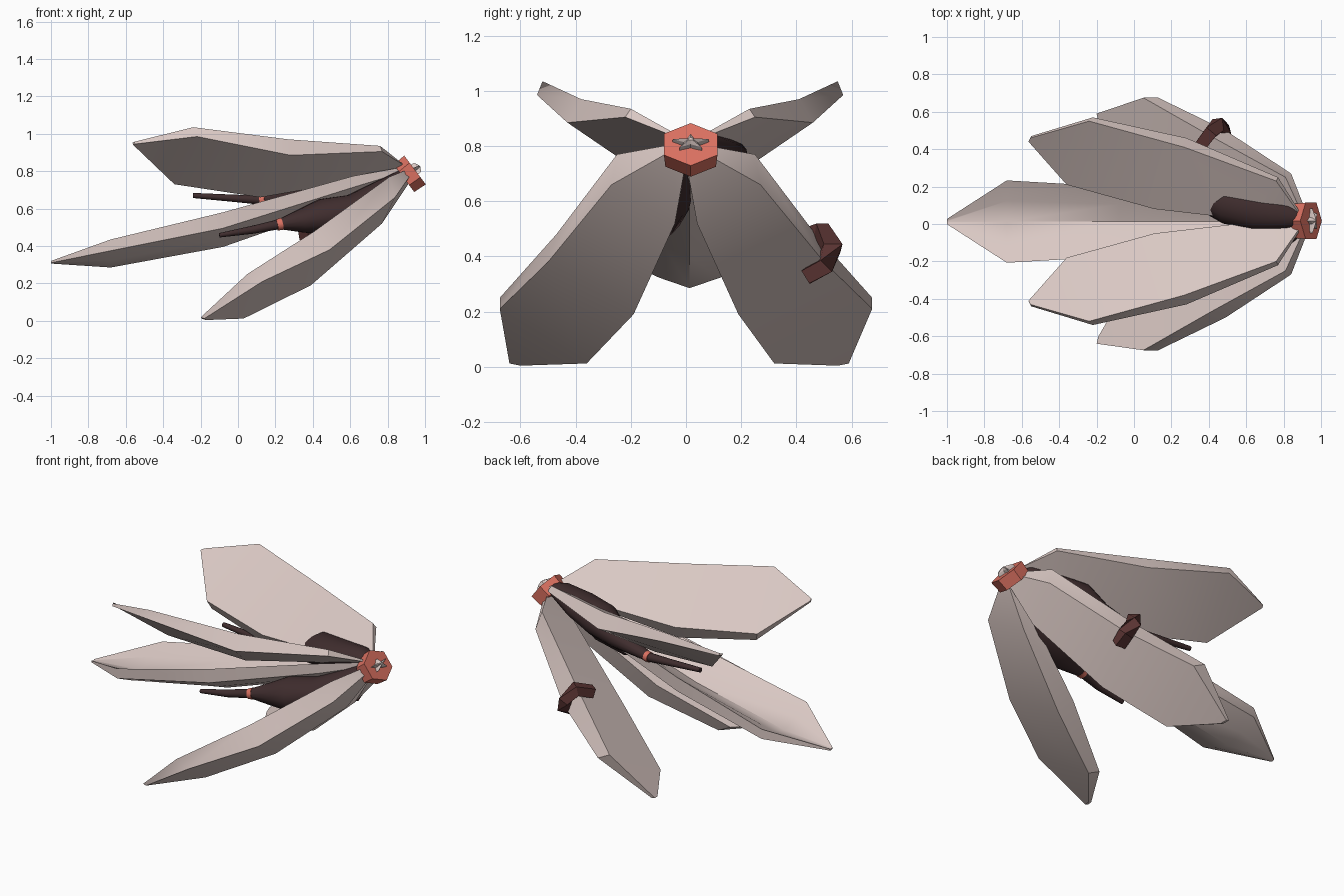
import bpy, bmesh, math
from mathutils import Vector as V

if "Cube" in bpy.data.objects:
    bpy.data.objects.remove(bpy.data.objects["Cube"])


def material(name, rgb):
    m = bpy.data.materials.new(name)
    m.diffuse_color = (*rgb, 1)
    m.use_nodes = True
    m.node_tree.nodes["Principled BSDF"].inputs["Base Color"].default_value = m.diffuse_color
    return m


PALE = material("pale petal", (0.70, 0.58, 0.55))
ORANGE = material("coral", (0.71, 0.165, 0.12))
DARK = material("dark brown", (0.05, 0.026, 0.027))
CLIP = material("dark red", (0.105, 0.035, 0.033))


def loft(name, rings, mat, smooth=None):
    """Skin a list of equal-length point rings and cap both ends."""
    bm = bmesh.new()
    vs = [[bm.verts.new(p) for p in r] for r in rings]
    n = len(vs[0])
    for a, b in zip(vs, vs[1:]):
        for k in range(n):
            bm.faces.new((a[k], a[(k + 1) % n], b[(k + 1) % n], b[k]))
    bm.faces.new(vs[0])
    bm.faces.new(vs[-1])
    bmesh.ops.recalc_face_normals(bm, faces=bm.faces)
    me = bpy.data.meshes.new(name)
    bm.to_mesh(me)
    bm.free()
    ob = bpy.data.objects.new(name, me)
    bpy.context.collection.objects.link(ob)
    me.materials.append(mat)
    if smooth:
        bpy.context.view_layer.objects.active = ob
        ob.select_set(True)
        bpy.ops.object.shade_smooth_by_angle(angle=math.radians(smooth))
        ob.select_set(False)
    return ob


def blade(name, stations, flip=None):
    """Petal: each station is outer edge, inner edge, offset to upper face."""
    rings = []
    for o, i, d in stations:
        o, i, d = V(o), V(i), V(d)
        r = [o, i, i + d, o + d]
        if flip is not None:
            r = [V((p.x, 2 * flip - p.y, p.z)) for p in r]
        rings.append(r)
    return loft(name, rings, PALE, 40)


def tube(name, path, mat, n=14, smooth=50, phase=0.0):
    """Sweep an ellipse: path entries are (point, half width, half height)."""
    pts = [V(p[0]) for p in path]
    rings = []
    for k, (p, w, h) in enumerate(path):
        t = (pts[min(k + 1, len(pts) - 1)] - pts[max(k - 1, 0)]).normalized()
        side = t.cross(V((0, 0, 1))).normalized()
        up = side.cross(t)
        rings.append([V(p) + side * w * math.cos(a) + up * h * math.sin(a)
                      for a in (phase + 2 * math.pi * j / n for j in range(n))])
    return loft(name, rings, mat, smooth)


# Upper petal pair, forming a V
upper = [((.89, -.03, .83), (.89, .0, .80), (-.01, .0, .01)),
         ((.77, -.22, .905), (.64, -.01, .75), (-.01, .02, .03)),
         ((.28, -.43, .885), (.12, -.10, .66), (-.01, .05, .085)),
         ((-.22, -.54, .985), (-.34, -.20, .73), (-.02, .02, .05)),
         ((-.55, -.44, .945), (-.56, -.42, .94), (-.004, .01, .012))]
blade("upper_petal_right", upper)
blade("upper_petal_left", upper, flip=.015)


# Lower petal pair, reaching the ground
def lower(tip_y, in_y):
    return [((.93, -.04, .79), (.92, .0, .745), (-.02, .01, .02)),
            ((.84, -.27, .66), (.77, -.04, .52), (-.03, .02, .11)),
            ((.49, -.50, .38), (.39, -.19, .19), (-.08, .03, .10)),
            ((.13, -.675, .21), (.03, in_y, .012), (-.08, 0, .04)),
            ((-.18, tip_y, .012), (-.17, tip_y + .04, .004), (-.02, 0, .006))]


blade("lower_petal_right", lower(-.64, -.36))
blade("lower_petal_left", lower(-.59, -.32), flip=0)

# Long middle petal: cupped sheet of even thickness
rings = []
for x, w, zt, zb, t in ((.90, .03, .825, .79, .025), (.62, .12, .775, .64, .06),
                        (-.08, .185, .58, .395, .085), (-.68, .22, .435, .285, .06),
                        (-1.0, .014, .32, .306, .01)):
    bow = ((-1, 1), (-.5, .42), (0, 0), (.5, .42), (1, 1))
    under = [(x, .013 + w * a, zb + (zt - t - zb) * b) for a, b in bow]
    rings.append(under + [(x, y, z + t) for _, y, z in reversed(under)])
loft("middle_petal", rings, PALE, 40)

# Dark pods tapering into thin arms
tube("pod_right", [((.90, -.02, .79), .035, .03), ((.80, -.06, .71), .075, .06),
                   ((.62, -.09, .60), .11, .08), ((.46, -.13, .555), .12, .10),
                   ((.34, -.16, .535), .07, .065), ((.22, -.19, .516), .028, .027),
                   ((.08, -.21, .487), .024, .022), ((-.10, -.22, .457), .012, .012)], DARK)
tube("pod_left", [((.89, .03, .81), .04, .03), ((.82, .045, .815), .07, .05),
                  ((.66, .075, .78), .11, .075), ((.50, .115, .75), .115, .095),
                  ((.36, .145, .69), .07, .06), ((.13, .18, .645), .028, .026),
                  ((-.02, .19, .655), .022, .02), ((-.24, .20, .67), .014, .014)], DARK)

# Coral bands on the arms
tube("band_right", [((.235, -.187, .518), .035, .034), ((.208, -.192, .512), .031, .030)], ORANGE)
tube("band_left", [((.145, .178, .646), .032, .031), ((.118, .182, .645), .030, .029)], ORANGE)

# Six-sided coral hub, with the petal stubs poking out as a flattened star
axis = V((.8, 0, .6))
up = V((-.6, 0, .8))


def disc(depth, radii, n, squash=1.0):
    c = V((.917, .017, .784)) + axis * depth
    return [c + (V((0, 1, 0)) * math.sin(2 * math.pi * k / n)
                 - up * squash * math.cos(2 * math.pi * k / n)) * radii[k % len(radii)]
            for k in range(n)]


loft("hub", [disc(-.037, [.106], 6, .86), disc(.037, [.112], 6, .86)], ORANGE)
loft("hub_star", [disc(.03, [.035, .07], 10, .5), disc(.055, [.025, .068], 10, .5),
                  disc(.07, [.008, .015], 10, .5)], PALE)

# Clip around the outer edge of the left lower petal
tube("edge_clip", [((.35, .41, .46), .045, .04), ((.41, .49, .49), .048, .042),
                   ((.45, .53, .43), .048, .042), ((.48, .50, .365), .048, .042),
                   ((.475, .435, .325), .045, .038)],
     CLIP, n=4, smooth=None, phase=math.pi / 4)
